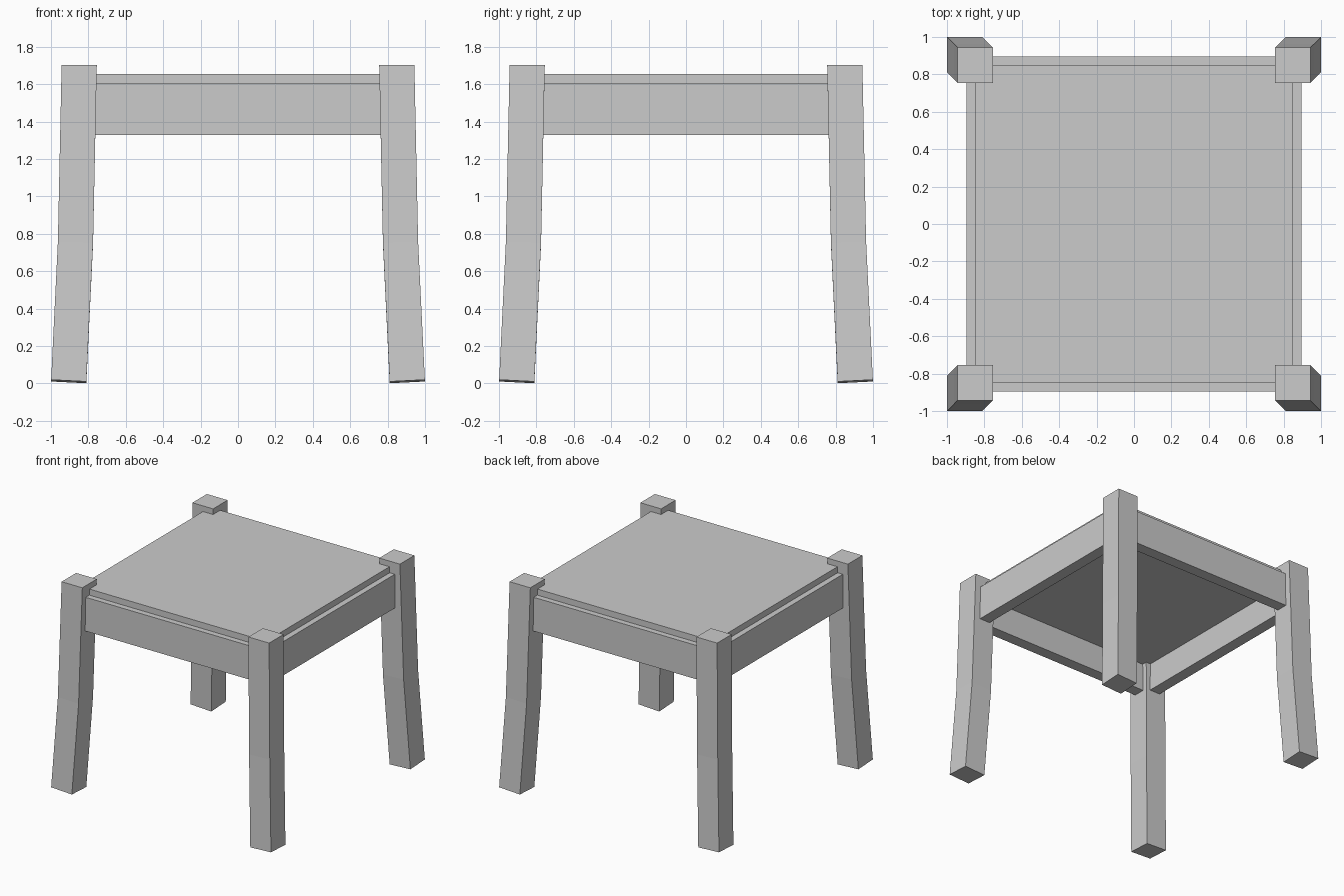
import bpy, bmesh
from mathutils import Matrix, Vector

if "Cube" in bpy.data.objects:
    bpy.data.objects.remove(bpy.data.objects["Cube"])


def add_object(name, bm):
    bmesh.ops.recalc_face_normals(bm, faces=bm.faces)
    mesh = bpy.data.meshes.new(name)
    bm.to_mesh(mesh)
    bm.free()
    obj = bpy.data.objects.new(name, mesh)
    bpy.context.collection.objects.link(obj)
    return obj


def box(name, lo, hi):
    lo, hi = Vector(lo), Vector(hi)
    bm = bmesh.new()
    size = Matrix.Diagonal((hi - lo).to_4d())
    size[3][3] = 1
    bmesh.ops.create_cube(bm, size=1, matrix=Matrix.Translation((lo + hi) / 2) @ size)
    return add_object(name, bm)


def leg(name, sx, sy):
    # Square post swept down a gently splayed path: (centre offset, height, tilt)
    path = [(0.905, 0.01, 0.05), (0.869, 0.75, 0.035), (0.849, 1.702, 0.0)]
    half = 0.094
    bm = bmesh.new()
    rings = []
    for c, z, tilt in path:
        ring = []
        for u, v in ((-1, -1), (1, -1), (1, 1), (-1, 1)):
            ring.append(bm.verts.new((sx * (c + u * half), sy * (c + v * half),
                                      z + tilt * half * (u + v))))
        rings.append(ring)
    for a, b in zip(rings, rings[1:]):
        for i in range(4):
            j = (i + 1) % 4
            bm.faces.new((a[i], a[j], b[j], b[i]))
    bm.faces.new(rings[0])
    bm.faces.new(rings[-1])
    return add_object(name, bm)


# Four splayed legs
for fb, sy in (("front", -1), ("back", 1)):
    for lr, sx in (("left", -1), ("right", 1)):
        leg(f"{fb}_{lr}_leg", sx, sy)

# Apron rails, tenoned into the legs
inner, outer, end, low, top = 0.80, 0.895, 0.79, 1.327, 1.605
box("front_apron", (-end, -outer, low), (end, -inner, top))
box("back_apron", (-end, inner, low), (end, outer, top))
box("left_apron", (-outer, -end, low), (-inner, end, top))
box("right_apron", (inner, -end, low), (outer, end, top))

# Seat panel, let halfway into the aprons
box("seat", (-0.848, -0.848, 1.555), (0.848, 0.848, 1.655))
